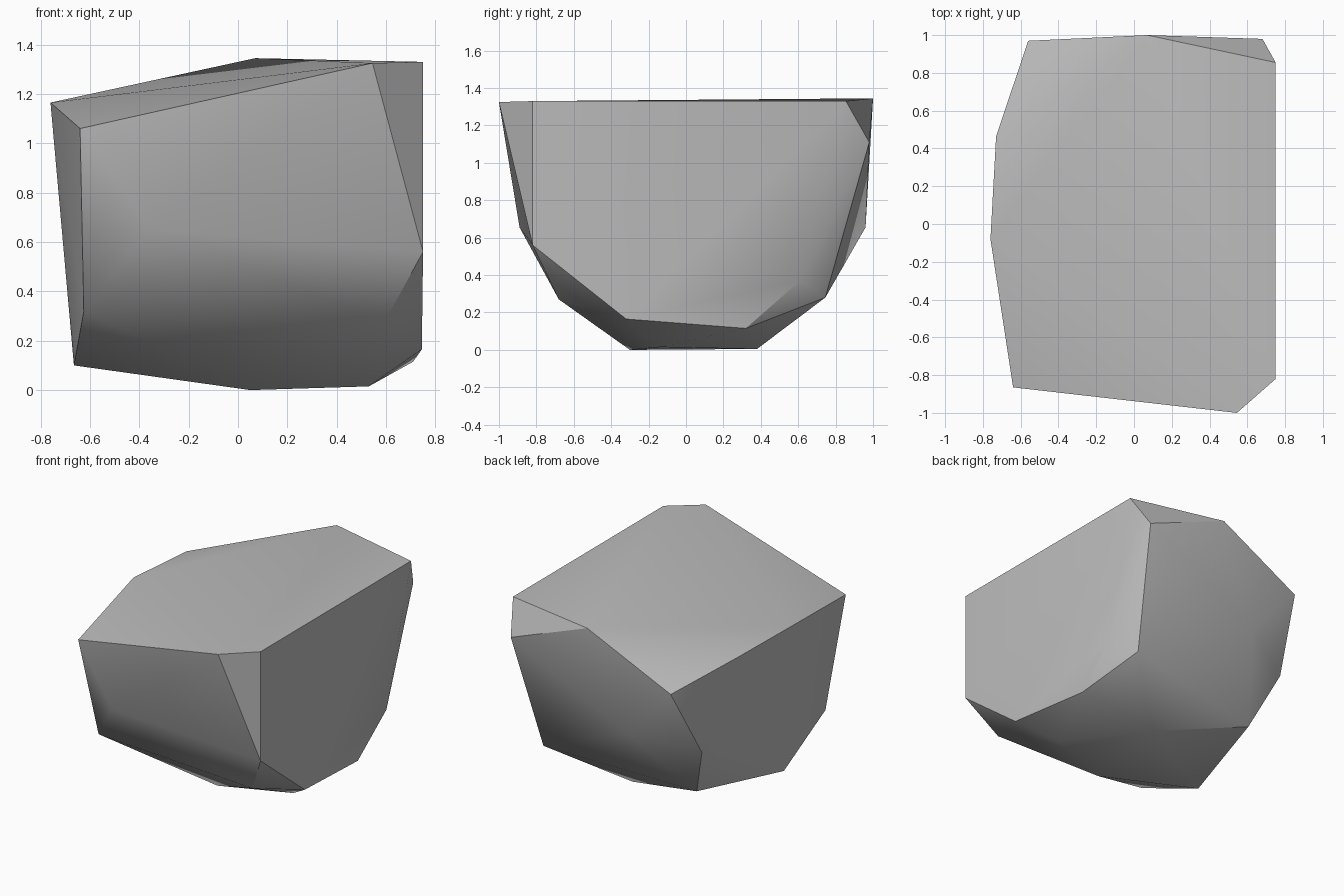
import bpy
import bmesh
import math

# Remove the default cube only
default_cube = bpy.data.objects.get("Cube")
if default_cube:
    bpy.data.objects.remove(default_cube, do_unlink=True)


def make_material(name, grey):
    colour = (grey, grey, grey, 1)
    material = bpy.data.materials.new(name)
    material.use_nodes = True
    material.diffuse_color = colour
    material.node_tree.nodes["Principled BSDF"].inputs["Base Color"].default_value = colour
    return material


# Chiselled corners of the boulder, grouped by height
top_rim = [
    (.07, 1, 1.345), (.75, .855, 1.33), (.75, -.82, 1.33), (.545, -1, 1.325),
    (-.64, -.865, 1.06), (-.76, -.08, 1.165), (-.73, .465, 1.15), (-.56, .97, 1.035),
]
waist = [
    (.68, .98, 1.11), (-.21, .96, .655), (-.635, .73, .555),
    (-.36, -.89, .655), (.75, -.82, .56),
]
lower_ring = [
    (.59, .745, .28), (.73, .61, .37), (.71, .32, .115), (.745, -.32, .165),
    (.59, -.68, .27), (-.625, -.66, .32), (-.665, -.14, .1), (-.49, .58, .185),
]
base = [(.05, -.3, 0), (.53, -.14, .015), (.15, .38, .005)]

# Wrap the corners in a convex faceted skin
bm = bmesh.new()
for ring in (top_rim, waist, lower_ring, base):
    for corner in ring:
        bm.verts.new(corner)
bmesh.ops.convex_hull(bm, input=bm.verts[:])
bmesh.ops.recalc_face_normals(bm, faces=bm.faces[:])

mesh = bpy.data.meshes.new("boulder")
bm.to_mesh(mesh)
bm.free()
mesh.materials.append(make_material("stone grey", .5))

boulder = bpy.data.objects.new("boulder", mesh)
bpy.context.collection.objects.link(boulder)

# Soft facets with crisp chiselled edges
bpy.ops.object.select_all(action="DESELECT")
boulder.select_set(True)
bpy.context.view_layer.objects.active = boulder
bpy.ops.object.shade_smooth_by_angle(angle=math.radians(30))
